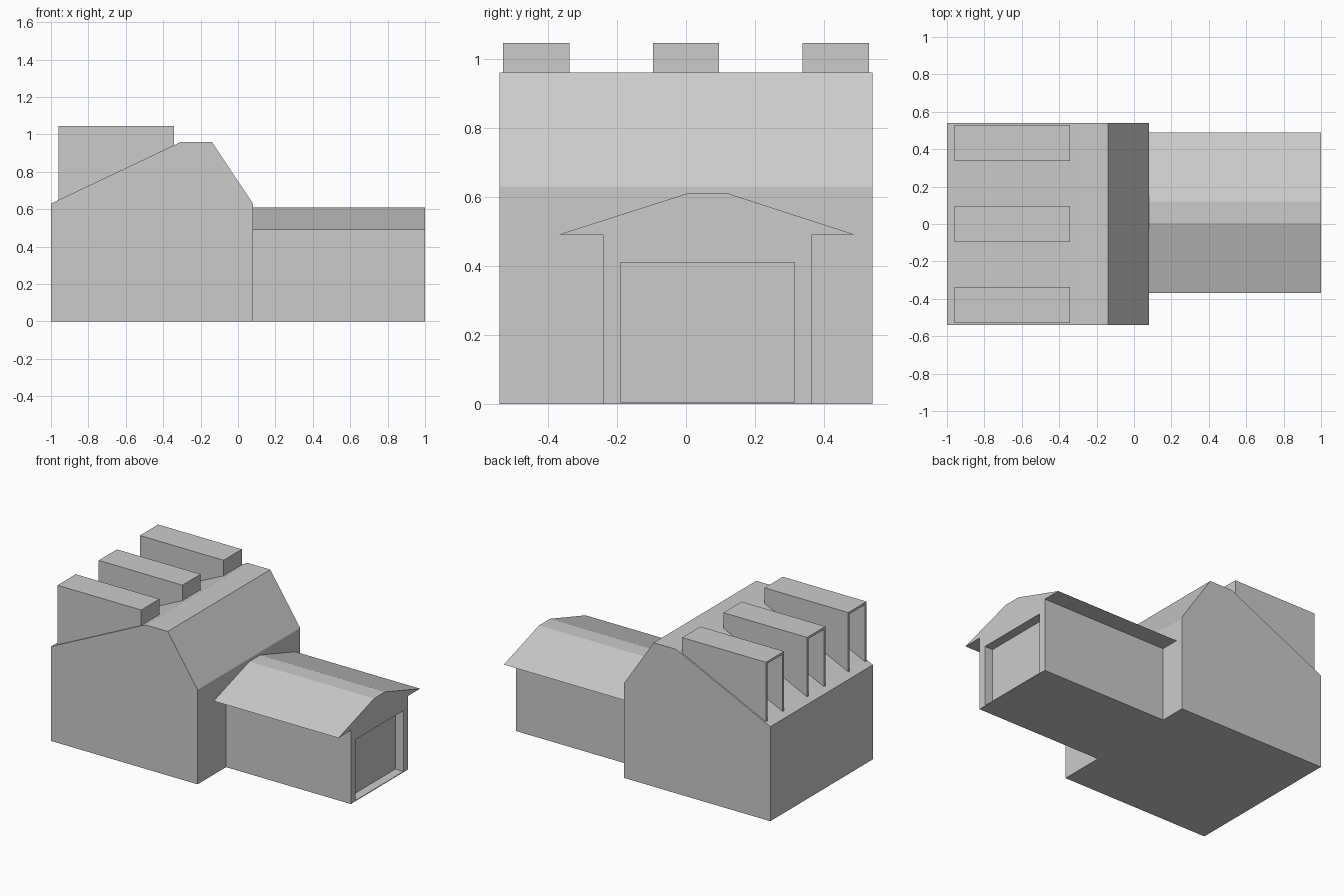
import bpy, bmesh
from mathutils import Vector

if "Cube" in bpy.data.objects:
    bpy.data.objects.remove(bpy.data.objects["Cube"], do_unlink=True)

GREY = (0.6, 0.6, 0.6, 1.0)
mat = bpy.data.materials.new("plain_grey")
mat.use_nodes = True
mat.diffuse_color = GREY
mat.node_tree.nodes["Principled BSDF"].inputs["Base Color"].default_value = GREY


def prism(name, profile, axis, start, end):
    """Extrude a profile along x (points are y, z) or along y (points are x, z)."""
    bm = bmesh.new()
    if axis == "x":
        pts = [(start, a, b) for a, b in profile]
        move = Vector((end - start, 0, 0))
    else:
        pts = [(a, start, b) for a, b in profile]
        move = Vector((0, end - start, 0))
    face = bm.faces.new([bm.verts.new(p) for p in pts])
    grown = bmesh.ops.extrude_face_region(bm, geom=[face], use_keep_orig=True)
    bmesh.ops.translate(bm, vec=move,
                        verts=[v for v in grown["geom"] if isinstance(v, bmesh.types.BMVert)])
    bmesh.ops.recalc_face_normals(bm, faces=bm.faces[:])
    mesh = bpy.data.meshes.new(name)
    bm.to_mesh(mesh)
    bm.free()
    mesh.materials.append(mat)
    obj = bpy.data.objects.new(name, mesh)
    bpy.context.collection.objects.link(obj)
    return obj


def rect(a0, a1, b0, b1):
    return [(a0, b0), (a1, b0), (a1, b1), (a0, b1)]


def cut(obj, cutter):
    """Subtract the cutter, keep the result and discard the cutter."""
    cutter.hide_render = True
    mod = obj.modifiers.new("recess", "BOOLEAN")
    mod.operation = "DIFFERENCE"
    mod.solver = "EXACT"
    mod.object = cutter
    bpy.context.view_layer.update()
    deps = bpy.context.evaluated_depsgraph_get()
    mesh = bpy.data.meshes.new_from_object(obj.evaluated_get(deps))
    obj.modifiers.clear()
    obj.data = mesh
    bpy.data.objects.remove(cutter, do_unlink=True)


# Main house with its asymmetric roof
prism("main_house", [(-1, 0), (0.08, 0), (0.08, 0.63), (-0.14, 0.96),
                     (-0.305, 0.96), (-1, 0.63)], "y", -0.54, 0.54)

# Garage wing: walls with a recessed door, and an overhanging roof
walls = prism("garage_walls", rect(-0.24, 0.365, 0, 0.49), "x", 0.08, 1)
cut(walls, prism("door_cutter", rect(-0.19, 0.315, 0.005, 0.41), "x", 0.94, 1.1))
prism("garage_roof", [(-0.37, 0.49), (0.49, 0.49), (0.12, 0.61), (0.005, 0.61)],
      "x", 0.08, 1)

# Dormers: hollow boxes open towards the low side, resting on the roof slope
FRONT, BACK, TOP, T = -0.96, -0.343, 1.045, 0.015
HALF = 0.096
cheek = [(FRONT, 0.645), (BACK, 0.94), (BACK, TOP), (FRONT, TOP)]
for i, y in enumerate((-0.434, 0, 0.434), 1):
    prism(f"dormer_{i}_right_cheek", cheek, "y", y - HALF, y - HALF + T)
    prism(f"dormer_{i}_left_cheek", cheek, "y", y + HALF - T, y + HALF)
    prism(f"dormer_{i}_roof", rect(FRONT, BACK, TOP - T, TOP), "y", y - HALF + T, y + HALF - T)
    prism(f"dormer_{i}_back", rect(BACK - T, BACK, 0.92, TOP - T), "y", y - HALF + T, y + HALF - T)
